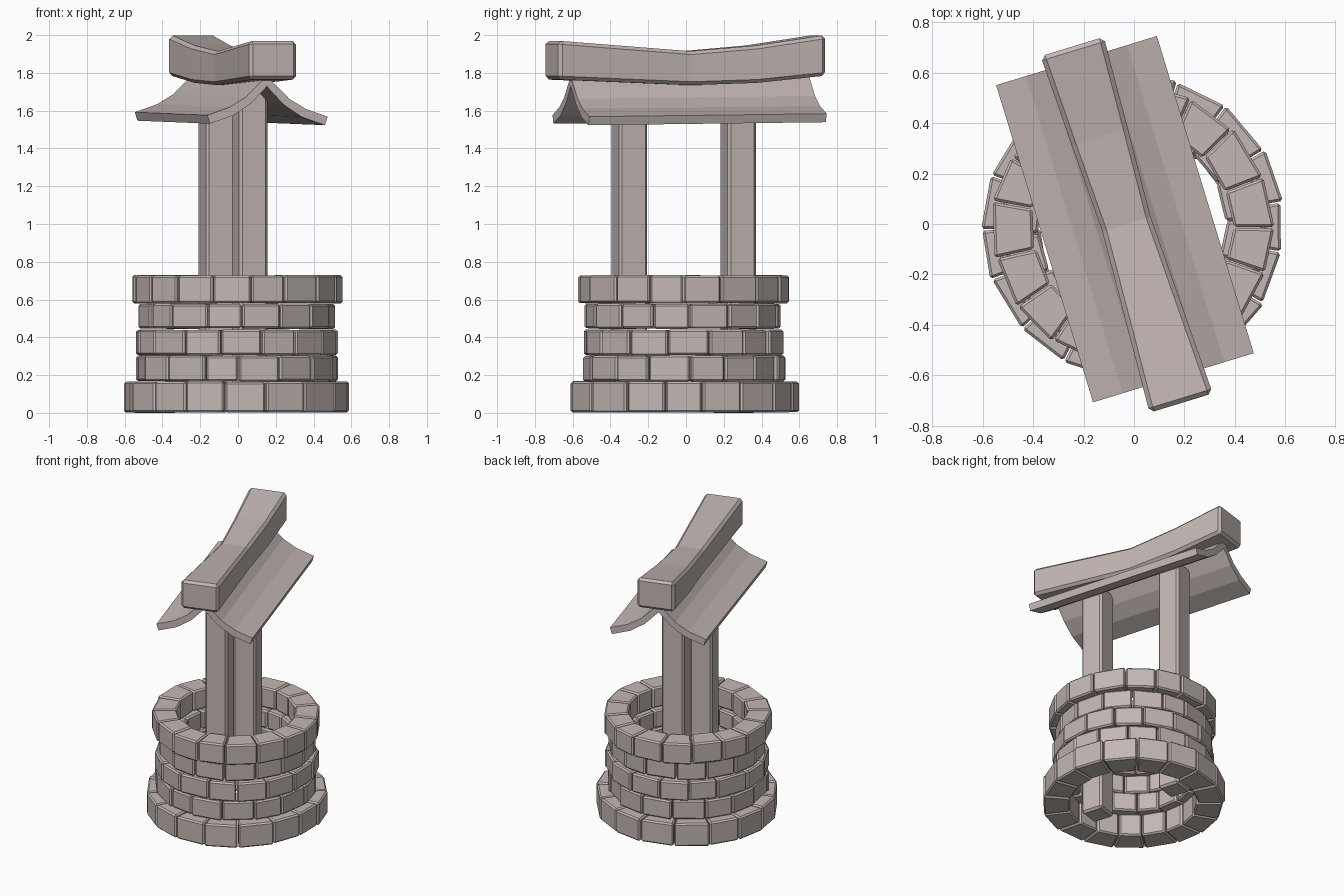
import bpy, bmesh, math, random
from mathutils import Matrix

if "Cube" in bpy.data.objects:
    bpy.data.objects.remove(bpy.data.objects["Cube"])

random.seed(4)
# frame of posts and roof is turned about z
TURN = Matrix.Translation((-0.03, 0, 0)) @ Matrix.Rotation(math.radians(17), 4, 'Z')

# warm grey stone and wood
MAT = bpy.data.materials.new("warm_grey")
MAT.diffuse_color = (0.55, 0.475, 0.455, 1)
MAT.use_nodes = True
MAT.node_tree.nodes["Principled BSDF"].inputs["Base Color"].default_value = MAT.diffuse_color


def make_object(name, bm, bevel=0.0, matrix=None):
    bmesh.ops.recalc_face_normals(bm, faces=bm.faces)
    mesh = bpy.data.meshes.new(name)
    bm.to_mesh(mesh)
    bm.free()
    mesh.materials.append(MAT)
    ob = bpy.data.objects.new(name, mesh)
    bpy.context.collection.objects.link(ob)
    if matrix:
        ob.matrix_world = matrix
    if bevel:
        m = ob.modifiers.new("bevel", 'BEVEL')
        m.width = bevel
        m.segments = 1
        m.limit_method = 'ANGLE'
        m.angle_limit = math.radians(40)
    return ob


def loft(bm, rings):
    # skin closed rings of points and cap both ends
    loops = [[bm.verts.new(p) for p in r] for r in rings]
    n = len(loops[0])
    for a, b in zip(loops, loops[1:]):
        for i in range(n):
            j = (i + 1) % n
            bm.faces.new((a[i], a[j], b[j], b[i]))
    bm.faces.new(loops[0])
    bm.faces.new(loops[-1][::-1])


def brick_row(name, z0, z1, r_in, r_out, count, phase):
    bm = bmesh.new()
    step = math.tau / count
    cuts = [(i + phase + random.uniform(-.08, .08)) * step for i in range(count)]
    cuts.append(cuts[0] + math.tau)
    for a, b in zip(cuts, cuts[1:]):
        gap = 0.003 / r_out
        dr = random.uniform(-.007, .007)
        lo, hi = z0 + random.uniform(0, .004), z1 - random.uniform(0, .004)
        rings = []
        for t in (a + gap, b - gap):
            c, s = math.cos(t), math.sin(t)
            q = random.uniform(-.006, .006)
            rings.append([((r + dr + q) * c - .005, (r + dr + q) * s - .013, z)
                          for r, z in ((r_in, lo), (r_out, lo), (r_out, hi), (r_in, hi))])
        loft(bm, rings)
    return make_object(name, bm, 0.01)


# stone wall
brick_row("base_stones", 0.0, 0.168, 0.425, 0.602, 17, 0.5)
brick_row("wall_stones_1", 0.165, 0.305, 0.375, 0.532, 16, 0.1)
brick_row("wall_stones_2", 0.303, 0.442, 0.38, 0.535, 16, 0.6)
brick_row("wall_stones_3", 0.445, 0.579, 0.37, 0.518, 16, 0.15)
brick_row("rim_stones", 0.578, 0.73, 0.395, 0.555, 17, 0.05)

# posts
for name, y in (("front_post", -0.313), ("back_post", 0.289)):
    bm = bmesh.new()
    bmesh.ops.create_cube(bm, size=1, matrix=Matrix.Translation((0, y, 0.865))
                          @ Matrix.Diagonal((0.157, 0.157, 1.69, 1)))
    make_object(name, bm, 0.014, TURN)

# curved roof panels
top = [(0.0, 1.79), (0.06, 1.735), (0.12, 1.675), (0.21, 1.622), (0.333, 1.58)]
under = [(0.318, 1.535), (0.19, 1.578), (0.09, 1.643), (0.03, 1.705), (0.0, 1.735)]
for name, side in (("left_roof", -1), ("right_roof", 1)):
    bm = bmesh.new()
    loft(bm, [[(side * u, 0.02 + y, z + 0.012 * y - 0.004 * side) for u, z in top + under]
              for y in (-0.657, 0.657)])
    make_object(name, bm, 0, TURN)

# sagging ridge beam: y, half width, bottom, top
stations = [(-0.742, .131, 1.765, 1.97), (0.0, .1, 1.735, 1.915),
            (0.36, .116, 1.747, 1.945), (0.735, .131, 1.785, 2.0)]
bm = bmesh.new()
loft(bm, [[(-w, y, b), (w, y, b), (w, y, t), (-w, y, t)] for y, w, b, t in stations])
make_object("ridge_beam", bm, 0.018, TURN)
